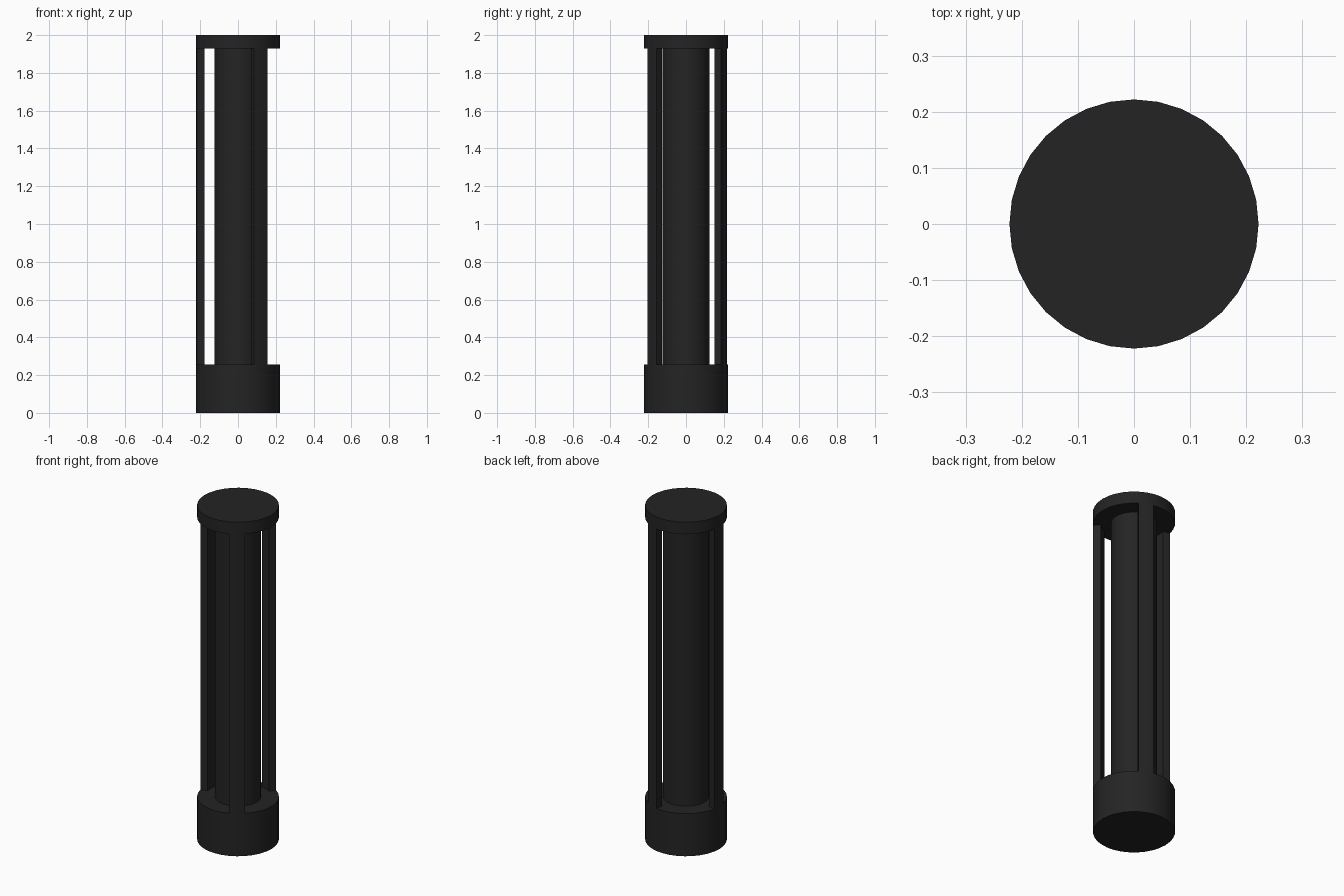
import bpy, bmesh, math

if "Cube" in bpy.data.objects:
    bpy.data.objects.remove(bpy.data.objects["Cube"])

SIDES = 32
STEP = 2 * math.pi / SIDES
R_OUT, R_IN, R_CORE = 0.222, 0.18, 0.125
Z_BASE, Z_CAP, Z_TOP = 0.255, 1.928, 2.0

black = bpy.data.materials.new("matte black")
black.diffuse_color = (0.0175, 0.0175, 0.0175, 1)
black.use_nodes = True
black.node_tree.nodes["Principled BSDF"].inputs["Base Color"].default_value = black.diffuse_color


def prism(name, outline, z0, z1):
    """Extrude a closed 2D outline from z0 up to z1."""
    bm = bmesh.new()
    face = bm.faces.new([bm.verts.new((x, y, z0)) for x, y in outline])
    up = bmesh.ops.extrude_face_region(bm, geom=[face])["geom"]
    for v in up:
        if isinstance(v, bmesh.types.BMVert):
            v.co.z = z1
    bmesh.ops.recalc_face_normals(bm, faces=bm.faces)
    mesh = bpy.data.meshes.new(name)
    bm.to_mesh(mesh)
    bm.free()
    mesh.materials.append(black)
    obj = bpy.data.objects.new(name, mesh)
    bpy.context.collection.objects.link(obj)
    bpy.ops.object.select_all(action='DESELECT')
    obj.select_set(True)
    bpy.context.view_layer.objects.active = obj
    bpy.ops.object.shade_smooth_by_angle(angle=math.radians(30))
    return obj


def arc(r, first, last):
    """Points on the 32-sided ring from step first to step last."""
    return [(r * math.cos(i * STEP), r * math.sin(i * STEP))
            for i in range(first, last + 1)]


# solid round parts
prism("base", arc(R_OUT, 0, SIDES - 1), 0, Z_BASE)
prism("core", arc(R_CORE, 0, SIDES - 1), Z_BASE, Z_CAP)
prism("cap", arc(R_OUT, 0, SIDES - 1), Z_CAP, Z_TOP)

# three curved bars, each two ring segments wide
for n, start in enumerate((5, 15, 26), 1):
    outline = arc(R_OUT, start, start + 2) + arc(R_IN, start, start + 2)[::-1]
    prism(f"bar_{n}", outline, Z_BASE, Z_CAP)
